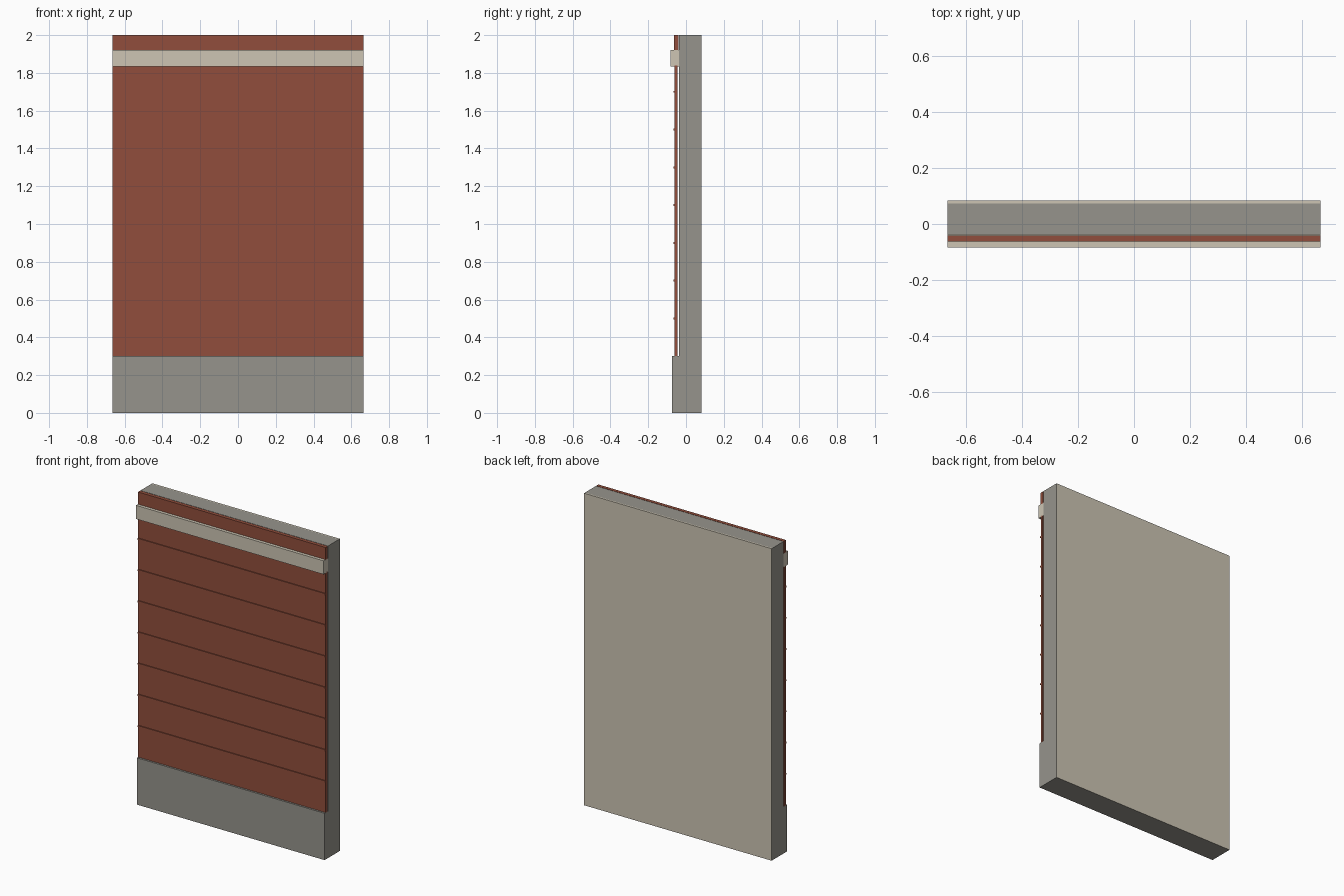
import bpy
import bmesh

cube = bpy.data.objects.get("Cube")
if cube:
    bpy.data.objects.remove(cube, do_unlink=True)

HALF_W = 0.665
CORE_FRONT = -0.038


def material(name, rgb):
    mat = bpy.data.materials.new(name)
    mat.use_nodes = True
    mat.diffuse_color = (*rgb, 1)
    mat.node_tree.nodes["Principled BSDF"].inputs["Base Color"].default_value = (*rgb, 1)
    return mat


grey = material("concrete_grey", (0.305, 0.296, 0.262))
brick = material("brick_red", (0.283, 0.076, 0.045))
cream = material("plaster_cream", (0.61, 0.56, 0.455))


def slab(name, y0, y1, z0, z1, *mats):
    """Full-width box spanning the given depth and height."""
    bm = bmesh.new()
    bmesh.ops.create_cube(bm, size=1)
    for v in bm.verts:
        v.co.x *= 2 * HALF_W
        v.co.y = y0 if v.co.y < 0 else y1
        v.co.z = z0 if v.co.z < 0 else z1
    mesh = bpy.data.meshes.new(name)
    bm.to_mesh(mesh)
    bm.free()
    for mat in mats:
        mesh.materials.append(mat)
    obj = bpy.data.objects.new(name, mesh)
    bpy.context.collection.objects.link(obj)
    return obj


# Structural core
slab("wall_core", CORE_FRONT, 0.073, 0, 2, grey)

# Inner plaster face, with grey ends and underside
plaster = slab("inner_plaster", 0.073, 0.083, 0, 2, cream, grey)
for face in plaster.data.polygons:
    if abs(face.normal.x) > 0.5 or face.normal.z < -0.5:
        face.material_index = 1

# Outer cladding stands slightly clear of the core
slab("cladding", -0.061, -0.044, 0.3, 1.84, brick)
slab("top_board", -0.063, -0.041, 1.92, 2, brick)

# Horizontal course ridges on the cladding
for i in range(7):
    z = 0.5 + 0.2 * i
    slab(f"course_ridge_{i + 1}", -0.067, -0.06, z - 0.005, z + 0.005, brick)

# Plinth and trim band
slab("plinth", -0.073, CORE_FRONT, 0, 0.3, grey)
slab("trim_band", -0.083, CORE_FRONT, 1.835, 1.922, cream)
